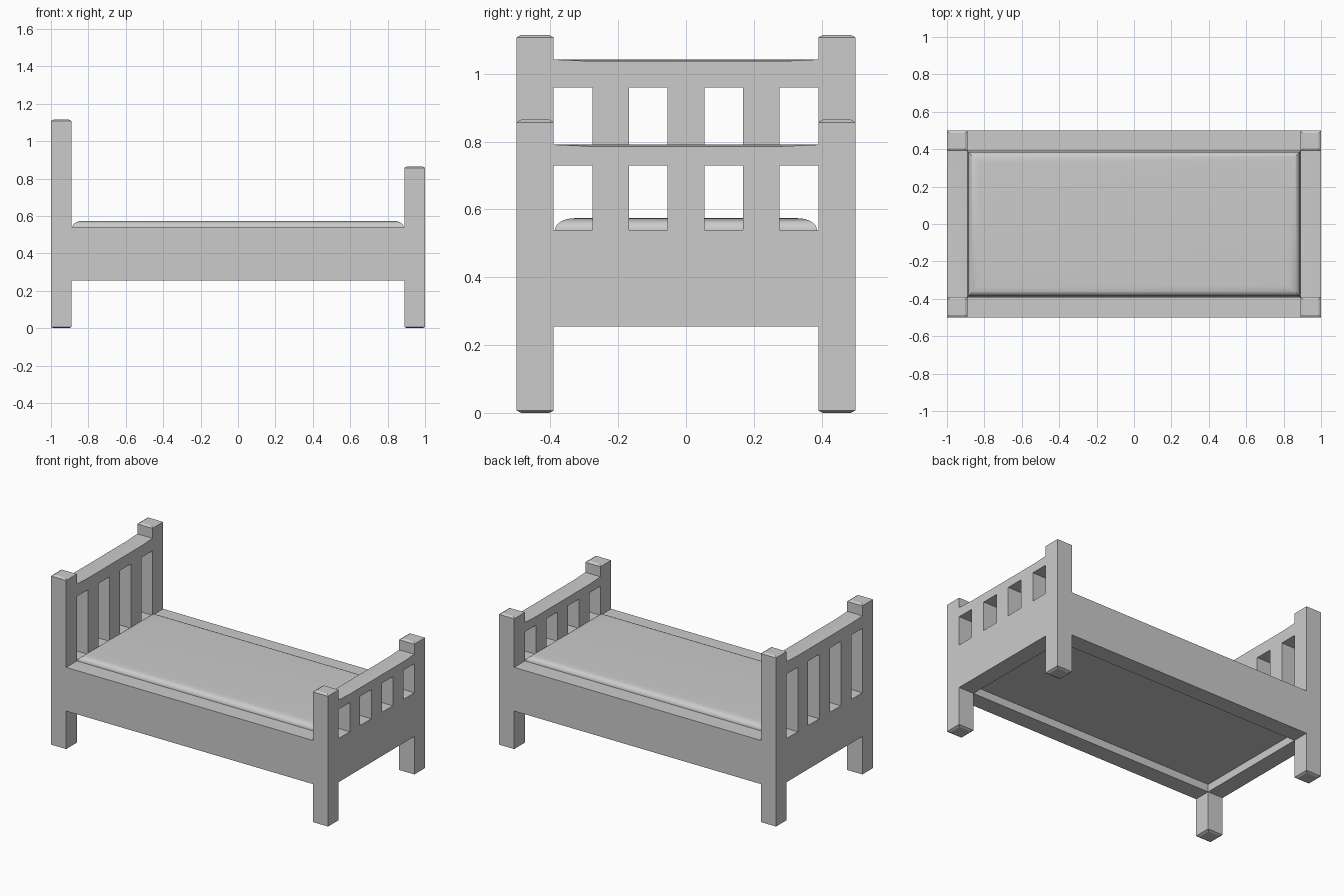
import bpy, bmesh, math

if "Cube" in bpy.data.objects:
    bpy.data.objects.remove(bpy.data.objects["Cube"])

grey = bpy.data.materials.new("plain grey")
grey.diffuse_color = (0.6, 0.6, 0.6, 1)
grey.use_nodes = True
grey.node_tree.nodes["Principled BSDF"].inputs["Base Color"].default_value = grey.diffuse_color


def loft(name, rings, smooth=False):
    """Skin a stack of equal-sized point rings and cap both ends."""
    bm = bmesh.new()
    rows = [[bm.verts.new(p) for p in r] for r in rings]
    n = len(rows[0])
    for a, b in zip(rows, rows[1:]):
        for i in range(n):
            j = (i + 1) % n
            bm.faces.new((a[i], a[j], b[j], b[i]))
    bm.faces.new(rows[0][::-1])
    bm.faces.new(rows[-1])
    bmesh.ops.recalc_face_normals(bm, faces=bm.faces)
    me = bpy.data.meshes.new(name)
    bm.to_mesh(me)
    bm.free()
    me.materials.append(grey)
    ob = bpy.data.objects.new(name, me)
    bpy.context.collection.objects.link(ob)
    if smooth:
        bpy.ops.object.select_all(action='DESELECT')
        ob.select_set(True)
        bpy.context.view_layer.objects.active = ob
        bpy.ops.object.shade_smooth_by_angle(angle=math.radians(35))
    return ob


def rect(x0, x1, y0, y1, z, inset=0):
    return [(x0 + inset, y0 + inset, z), (x1 - inset, y0 + inset, z),
            (x1 - inset, y1 - inset, z), (x0 + inset, y1 - inset, z)]


def box(name, x0, x1, y0, y1, z0, z1):
    return loft(name, [rect(x0, x1, y0, y1, z0), rect(x0, x1, y0, y1, z1)])


W, IN_X, IN_Y = 0.11, 0.89, 0.39
RAIL_Z0, RAIL_Z1 = 0.255, 0.54

# headboard and footboard: (name, side, post height, window top, rail top)
for end, s, post_h, win_top, top in (("head", -1, 1.115, 0.96, 1.042),
                                     ("foot", 1, 0.865, 0.73, 0.791)):
    x0, x1 = sorted((s * IN_X, s * (IN_X + W)))

    # corner posts with chamfered ends
    for side, t in (("front", -1), ("back", 1)):
        y0, y1 = sorted((t * IN_Y, t * (IN_Y + W)))
        loft(f"{end}_post_{side}", [
            rect(x0, x1, y0, y1, 0, 0.014), rect(x0, x1, y0, y1, 0.007),
            rect(x0, x1, y0, y1, post_h - 0.008),
            rect(x0, x1, y0, y1, post_h, 0.014)])

    # solid lower panel
    box(f"{end}_panel", x0, x1, -IN_Y, IN_Y, RAIL_Z0, RAIL_Z1)

    # three slats leaving four windows
    for i in (-1, 0, 1):
        yc = i * 0.222
        box(f"{end}_slat_{i + 2}", x0, x1, yc - 0.054, yc + 0.054,
            RAIL_Z1, win_top)

    # top rail with a slightly crowned upper face
    xm = (x0 + x1) / 2
    rings = []
    for y, drop in ((-IN_Y, 0), (-0.28, 0.005), (0.28, 0.005), (IN_Y, 0)):
        rings.append([(x0, y, win_top), (x1, y, win_top),
                      (x1, y, top - drop), (xm, y, top), (x0, y, top - drop)])
    loft(f"{end}_top_rail", rings, True)

# side rails, flush with the posts
for side, t in (("front", -1), ("back", 1)):
    y0, y1 = sorted((t * IN_Y, t * (IN_Y + W)))
    box(f"side_rail_{side}", -IN_X, IN_X, y0, y1, RAIL_Z0, RAIL_Z1)

# mattress with a soft rounded upper edge
rings = [rect(-IN_X, IN_X, -IN_Y, IN_Y, 0.305)]
for k in range(9):
    a = k / 8 * math.pi / 2
    rings.append(rect(-IN_X, IN_X, -IN_Y, IN_Y, 0.54 + 0.034 * math.sin(a),
                      0.004 + 0.056 * (1 - math.cos(a))))
loft("mattress", rings, True)
